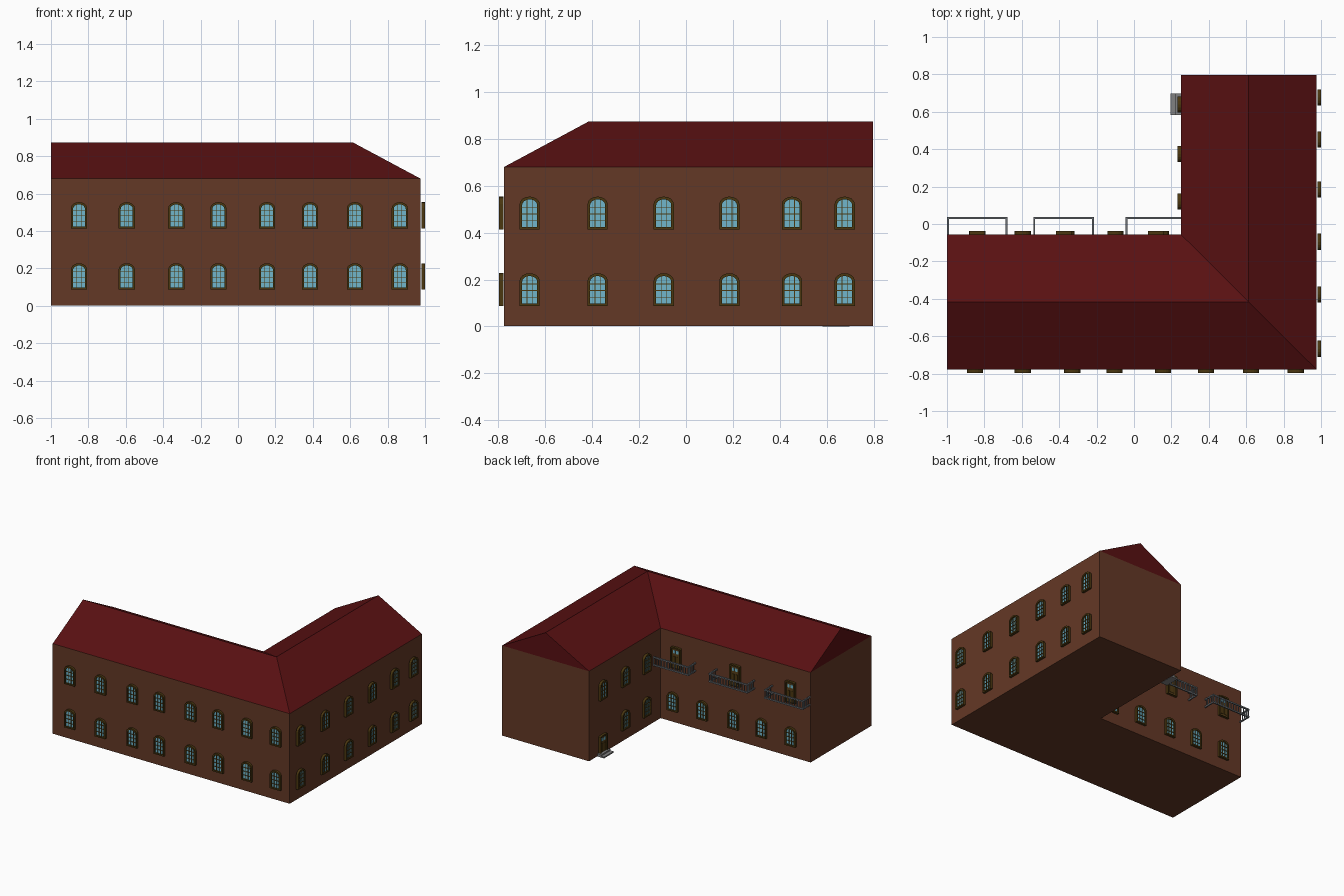
import bpy, bmesh, math
from mathutils import Vector

if "Cube" in bpy.data.objects:
    bpy.data.objects.remove(bpy.data.objects["Cube"])

def material(name, rgb):
    m = bpy.data.materials.new(name)
    m.diffuse_color = (*rgb, 1)
    m.use_nodes = True
    m.node_tree.nodes["Principled BSDF"].inputs["Base Color"].default_value = m.diffuse_color
    return m

WALL = material("brown_wall", (0.127, 0.040, 0.019))
ROOF = material("dark_red_roof", (0.098, 0.0052, 0.006))
FRAME = material("olive_brown_frame", (0.070, 0.038, 0.005))
DOOR = material("brown_door", (0.095, 0.050, 0.009))
GLASS = material("blue_glass", (0.165, 0.470, 0.600))
RAIL = material("grey_railing", (0.15, 0.165, 0.18))
STONE = material("grey_stone", (0.22, 0.22, 0.22))

# main plan lines: west, inner corner, east / south, inner corner, north
XW, XI, XE = -1.0, 0.25, 0.975
YS, YI, YN = -0.777, -0.055, 0.797
EAVE, RIDGE = 0.68, 0.874
XR, YR = (XI + XE) / 2, (YS + YI) / 2

def mesh_from(name, bm, mats):
    bmesh.ops.recalc_face_normals(bm, faces=bm.faces)
    me = bpy.data.meshes.new(name)
    bm.to_mesh(me)
    bm.free()
    for m in mats:
        me.materials.append(m)
    return me

def place(name, me, loc=(0, 0, 0), turn=0):
    ob = bpy.data.objects.new(name, me)
    ob.location = loc
    ob.rotation_euler.z = math.radians(turn)
    bpy.context.collection.objects.link(ob)
    return ob

def box(bm, lo, hi, mat=0):
    vs = bmesh.ops.create_cube(bm, size=1)["verts"]
    lo, hi = Vector(lo), Vector(hi)
    for v in vs:
        v.co = Vector(((lo + hi) / 2)[i] + v.co[i] * (hi - lo)[i] for i in range(3))
    for f in {f for v in vs for f in v.link_faces}:
        f.material_index = mat

# L-shaped walls
bm = bmesh.new()
plan = [(XW, YS), (XE, YS), (XE, YN), (XI, YN), (XI, YI), (XW, YI)]
low = [bm.verts.new((x, y, 0.002)) for x, y in plan]
top = [bm.verts.new((x, y, EAVE)) for x, y in plan]
bm.faces.new(low)
for i in range(6):
    j = (i + 1) % 6
    bm.faces.new((low[i], low[j], top[j], top[i]))
place("walls", mesh_from("walls", bm, [WALL]))

# Roof: two gabled wings meeting in a hip and a valley
bm = bmesh.new()
sw, se, ne, nw, inn, ws = [bm.verts.new((x, y, EAVE)) for x, y in plan]
rc, rw, rn = [bm.verts.new((x, y, RIDGE)) for x, y in ((XR, YR), (XW, YR), (XR, YN))]
for f in ((sw, se, rc, rw), (rw, rc, inn, ws), (inn, rc, rn, nw),
          (se, ne, rn, rc), (ws, sw, rw), (ne, nw, rn)):
    bm.faces.new(f)
place("roof", mesh_from("roof", bm, [ROOF]))

def arch(w, z0, h, rise, n=8):
    """Outline in x, z: flat sill, straight sides, curved head."""
    pts = [(-w, z0), (w, z0)]
    for i in range(n + 1):
        a = math.pi * i / n
        pts.append((w * math.cos(a), h - rise + rise * math.sin(a)))
    return pts

def framed_plate(bm, outer, inner, depth, recess, plate_mat):
    """Raised ring of frame around a recessed plate, facing -y."""
    n = len(outer)
    rows = [[bm.verts.new((x, y, z)) for x, z in pts] for pts, y in
            ((outer, 0), (outer, -depth), (inner, -depth), (inner, -recess))]
    for a, b in zip(rows, rows[1:]):
        for i in range(n):
            j = (i + 1) % n
            bm.faces.new((a[i], a[j], b[j], b[i]))
    bm.faces.new(rows[3]).material_index = plate_mat
    bm.faces.new(rows[0])

# Arched window
H, D = 0.14, 0.018
bm = bmesh.new()
framed_plate(bm, arch(0.043, 0, H, 0.032), arch(0.032, 0.010, H - 0.012, 0.024), D, 0.008, 1)
for x in (-0.011, 0.011):
    box(bm, (x - 0.0015, -0.013, 0.008), (x + 0.0015, -0.007, H - 0.010))
for z in (0.037, 0.066, 0.094):
    box(bm, (-0.033, -0.013, z - 0.0015), (0.033, -0.007, z + 0.0015))
window = mesh_from("window", bm, [FRAME, GLASS])

# Door with two small panes
bm = bmesh.new()
HD = 0.16
framed_plate(bm, arch(0.042, 0, HD, 0.006), arch(0.033, 0.002, HD - 0.010, 0.004), D, 0.010, 1)
for s in (-1, 1):
    box(bm, (s * 0.014 - 0.009, -0.013, 0.112), (s * 0.014 + 0.009, -0.009, 0.136), 2)
    box(bm, (s * 0.014 - 0.010, -0.013, 0.020), (s * 0.014 + 0.010, -0.009, 0.090), 0)
door = mesh_from("door", bm, [FRAME, DOOR, GLASS])

LOWER, UPPER = 0.087, 0.414
for z in (LOWER, UPPER):
    for x in (-0.85, -0.595, -0.33, -0.105, 0.155, 0.385, 0.625, 0.865):
        place("front_window", window, (x, YS - 0.002, z))
    for y in (-0.667, -0.377, -0.095, 0.185, 0.452, 0.677):
        place("right_window", window, (XE + 0.007, y, z), 90)
    for y in (0.12, 0.375):
        place("courtyard_side_window", window, (XI, y, z), -90)
place("courtyard_side_window", window, (XI, 0.64, UPPER), -90)
for x in (-0.838, -0.595, -0.36, -0.1, 0.145):
    place("courtyard_window", window, (x, YI, LOWER), 180)

# Entrance door and steps
place("entrance_door", door, (XI, 0.64, 0.004), -90).scale.z = 0.9
bm = bmesh.new()
box(bm, (0.195, 0.583, 0), (XI, 0.697, 0.010))
box(bm, (0.220, 0.583, 0.010), (XI, 0.697, 0.020))
place("entrance_steps", mesh_from("entrance_steps", bm, [STONE]))

# Balcony railing: three sides of rails and balusters
def balcony_mesh(half, depth, z0, z1, t=0.005):
    bm = bmesh.new()
    for z in (z0, z1):
        box(bm, (-half, depth - 2 * t, z - t), (half, depth, z + t))
        for s in (-1, 1):
            box(bm, (s * (half - t) - t, 0, z - t), (s * (half - t) + t, depth, z + t))
    n = 14
    spots = [(-half + t + (2 * half - 2 * t) * i / n, depth - t) for i in range(n + 1)]
    spots += [(s * (half - t), depth * k / 4) for s in (-1, 1) for k in (1, 2, 3)]
    for x, y in spots:
        box(bm, (x - 0.003, y - 0.003, z0), (x + 0.003, y + 0.003, z1))
    return mesh_from("balcony_railing", bm, [RAIL])

railing = balcony_mesh(0.162, 0.092, 0.437, 0.495)
for x in (-0.838, -0.376, 0.116):
    place("balcony_railing", railing, (x, YI, 0))
    place("balcony_door", door, (x, YI, 0.414), 180)
